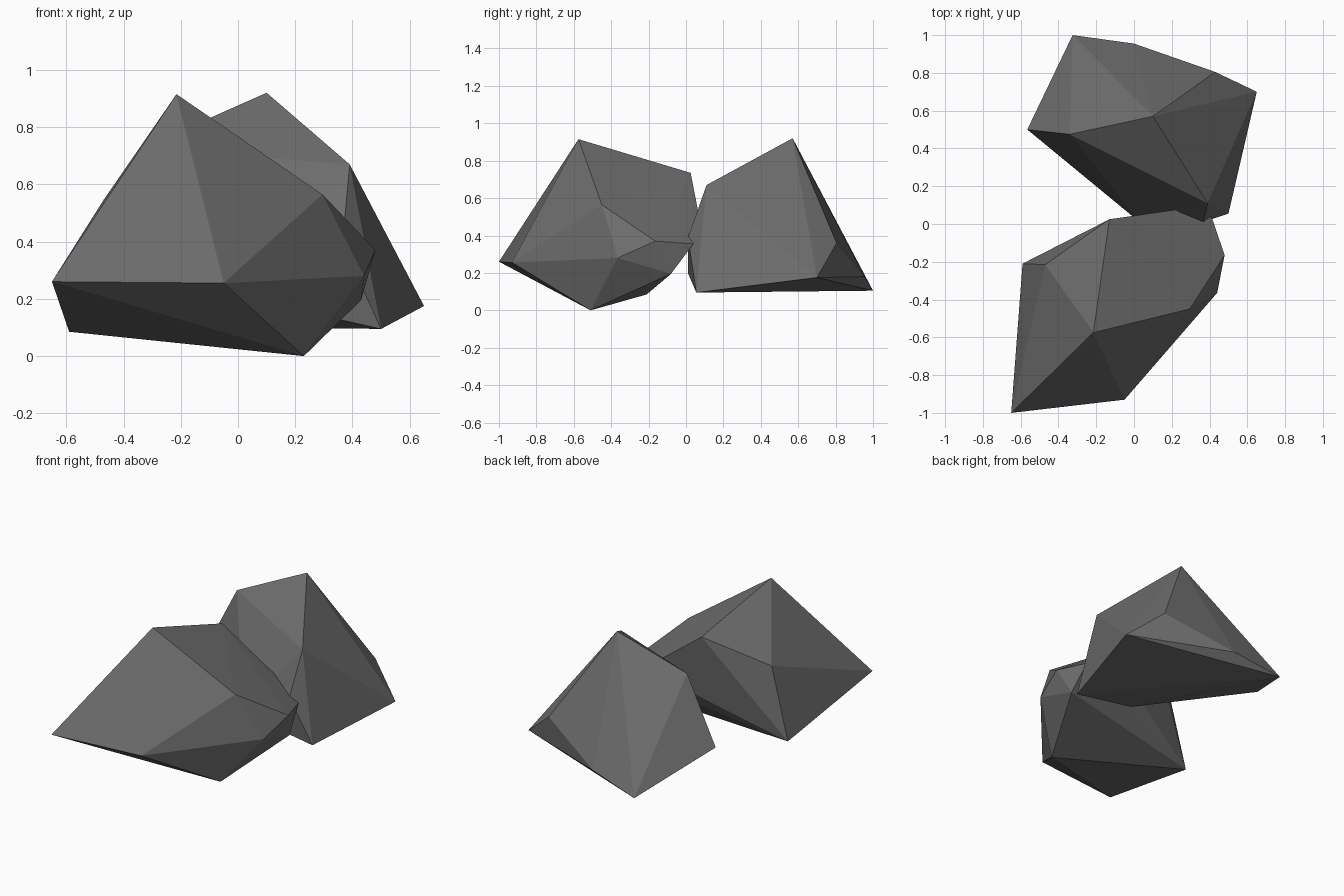
import bpy
import bmesh

cube = bpy.data.objects.get("Cube")
if cube:
    bpy.data.objects.remove(cube, do_unlink=True)

# One flat dark grey for both rocks
stone = bpy.data.materials.new("dark_grey_stone")
stone.use_nodes = True
grey = (0.155, 0.155, 0.155, 1.0)
stone.diffuse_color = grey
shader = next(n for n in stone.node_tree.nodes if n.type == "BSDF_PRINCIPLED")
shader.inputs["Base Color"].default_value = grey
shader.inputs["Roughness"].default_value = 0.9


def make_rock(name, corners):
    """Wrap the corner points in a faceted convex shell."""
    bm = bmesh.new()
    for corner in corners:
        bm.verts.new(corner)
    hull = bmesh.ops.convex_hull(bm, input=bm.verts[:])
    spare = {g for g in hull["geom_interior"] + hull["geom_unused"]
             if isinstance(g, bmesh.types.BMVert)}
    bmesh.ops.delete(bm, geom=list(spare), context="VERTS")
    bmesh.ops.recalc_face_normals(bm, faces=bm.faces[:])
    mesh = bpy.data.meshes.new(name)
    bm.to_mesh(mesh)
    bm.free()
    mesh.materials.append(stone)
    rock = bpy.data.objects.new(name, mesh)
    bpy.context.collection.objects.link(rock)
    return rock


# Front rock: low pointed nose, tall ridge, blunt end against the other rock
make_rock("front_rock", [
    (-0.65, -1.0, 0.26), (-0.05, -0.93, 0.255),    # nose
    (-0.215, -0.575, 0.915), (-0.13, 0.025, 0.735),  # ridge
    (0.295, -0.45, 0.565), (-0.47, -0.215, 0.545),   # shoulders
    (0.44, -0.365, 0.28), (0.48, -0.165, 0.37),
    (0.41, 0.04, 0.355), (0.25, 0.08, 0.45),         # blunt end
    (0.43, -0.08, 0.195), (0.23, -0.51, 0.0),        # underside
    (-0.59, -0.21, 0.085),
])

# Back rock: one peak, sloping rear face, narrow foot towards the front
make_rock("back_rock", [
    (0.10, 0.57, 0.92), (0.39, 0.11, 0.67),          # peak and shoulders
    (-0.34, 0.475, 0.725), (-0.565, 0.5, 0.31),
    (-0.325, 1.0, 0.105), (0.0, 0.955, 0.18),        # rear rim
    (0.43, 0.805, 0.36), (0.65, 0.70, 0.175),
    (0.50, 0.055, 0.095), (0.365, 0.01, 0.39),       # foot
    (0.03, 0.01, 0.20),
])
